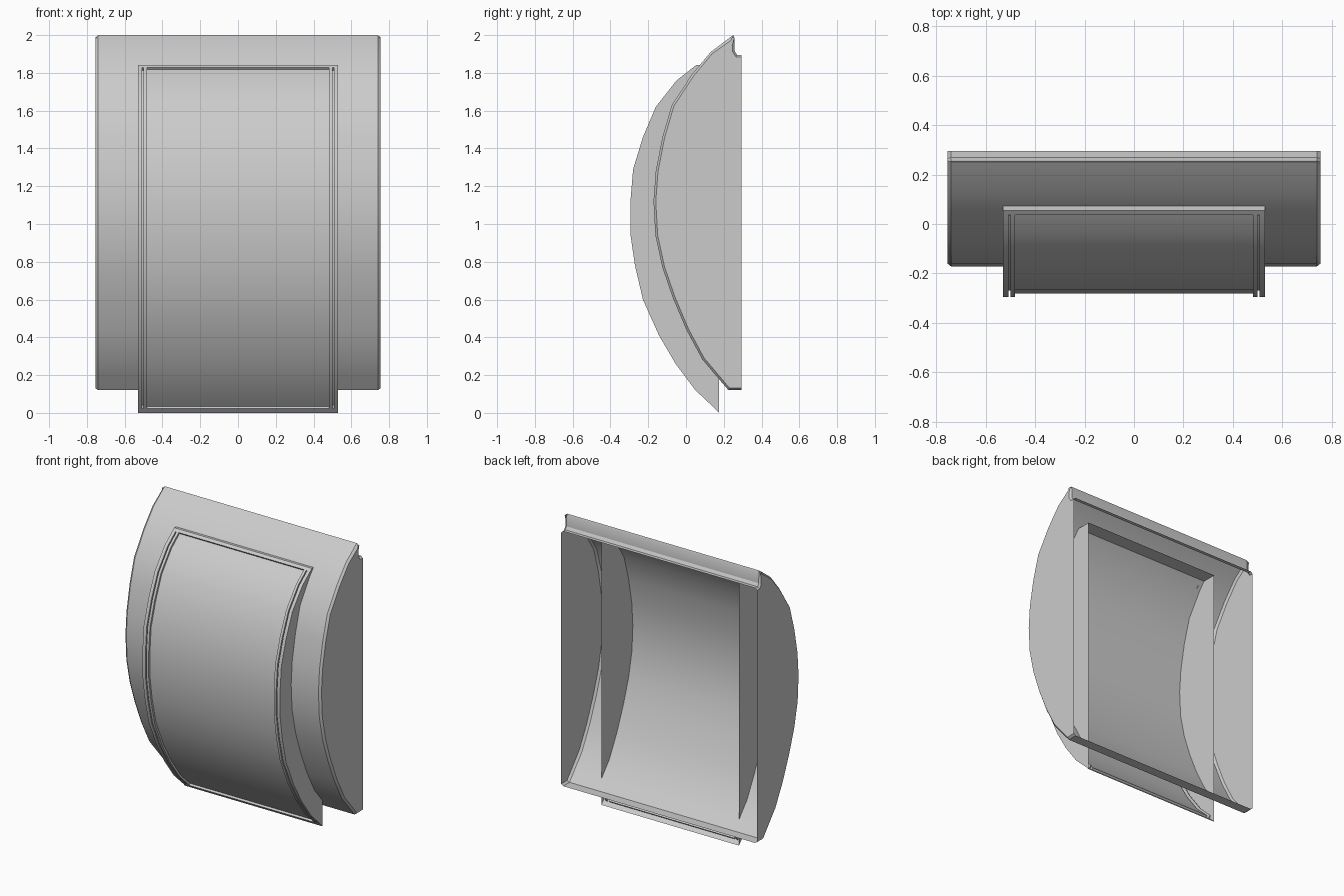
import bpy, bmesh, math
from mathutils import Vector

if "Cube" in bpy.data.objects:
    bpy.data.objects.remove(bpy.data.objects["Cube"])


def inset(points, depths):
    """Shift each (y, z) profile point inward (towards the back) by its depth."""
    out = []
    for i, p in enumerate(points):
        a = Vector(points[max(i - 1, 0)])
        b = Vector(points[min(i + 1, len(points) - 1)])
        d = (b - a).normalized()
        out.append(Vector(p) + Vector((-d.y, d.x)) * depths[i])
    return out


def loft(bm, columns):
    """Skin a list of (x, profile) columns; return the vertex columns."""
    cols = [[bm.verts.new((x, p[0], p[1])) for p in prof] for x, prof in columns]
    for a, b in zip(cols, cols[1:]):
        for i in range(len(a) - 1):
            bm.faces.new((a[i], a[i + 1], b[i + 1], b[i]))
    return cols


def finish(bm, name):
    bmesh.ops.remove_doubles(bm, verts=bm.verts, dist=0.0005)
    bmesh.ops.recalc_face_normals(bm, faces=bm.faces)
    mesh = bpy.data.meshes.new(name)
    bm.to_mesh(mesh)
    bm.free()
    obj = bpy.data.objects.new(name, mesh)
    bpy.context.collection.objects.link(obj)
    bpy.ops.object.select_all(action='DESELECT')
    obj.select_set(True)
    bpy.context.view_layer.objects.active = obj
    bpy.ops.object.shade_smooth_by_angle(angle=math.radians(25))
    return obj


# Wide curved shell, open at the back, with a stepped lip along the top
shell = [(.295, 1.895), (.27, 1.895), (.258, 1.915), (.255, 1.99), (.25, 2.0),
         (.13, 1.91), (.03, 1.79), (-.075, 1.63), (-.125, 1.46), (-.16, 1.28),
         (-.172, 1.12), (-.162, .94), (-.125, .77), (-.07, .61), (.002, .44),
         (.085, .285), (.165, .19), (.225, .12), (.295, .12)]
small = inset(shell, [.012] * len(shell))
small[0].x = small[-1].x = .295
small[4].y = 1.985
bm = bmesh.new()
cols = loft(bm, [(-.755, small), (-.74, shell), (.74, shell), (.755, small)])
for end in (cols[0], cols[-1]):
    bm.faces.new(end)
finish(bm, "curved_shell")

# Raised panel with a rim, side grooves and a slightly sunken centre
curve = [(.055, 1.842), (.037, 1.828), (.037, 1.828), (-.05, 1.76), (-.16, 1.62),
         (-.228, 1.46), (-.28, 1.29), (-.295, 1.11), (-.295, .95), (-.27, .78),
         (-.228, .6), (-.143, .41), (-.055, .26), (.05, .12), (.152, .024),
         (.152, .024), (.175, 0)]
n = len(curve)
half = [(.53, 0), (.507, 0), (.507, .025), (.5, .025), (.5, 0), (.482, 0), (.482, .014)]
section = [(-x, d) for x, d in half] + [(x, d) for x, d in reversed(half)]
columns = []
for x, depth in section:
    depths = [depth if 2 <= i <= n - 3 else 0 for i in range(n)]
    columns.append((x, inset(curve, depths)))
bm = bmesh.new()
cols = loft(bm, columns)

# Flat side walls and top wall running back through the shell
back = []
for col in (cols[0], cols[-1]):
    corner = bm.verts.new((col[0].co.x, .175, 1.842))
    back.append(corner)
    bm.faces.new([corner] + col[:2] + col[3:n - 2] + col[n - 1:])
top = [c[0] for c in cols]
clean = [top[0]] + [top[i] for i in range(1, len(top))]
bm.faces.new([back[0]] + clean + [back[1]])
finish(bm, "raised_panel")
